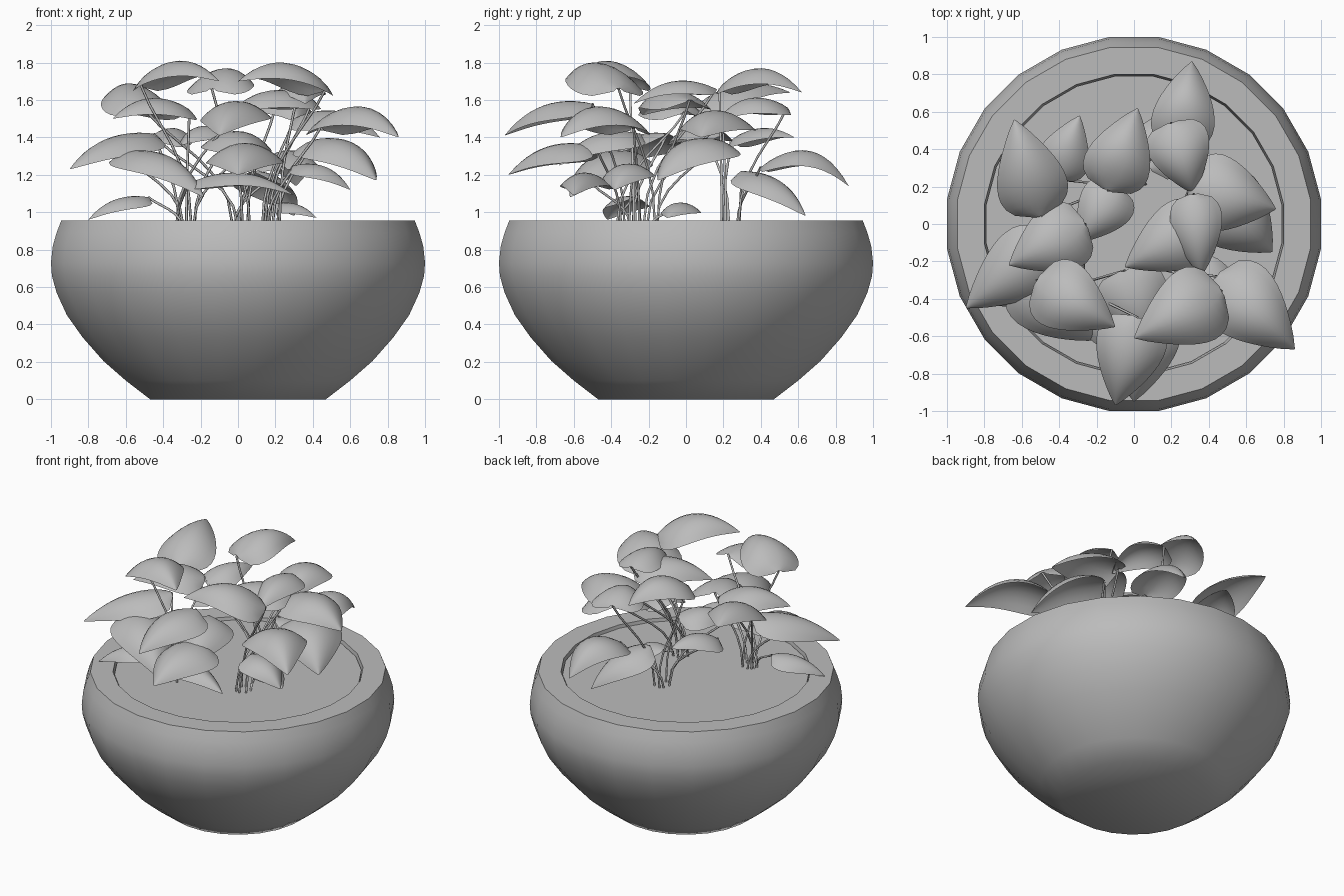
import bpy, bmesh, math
from mathutils import Vector

cube = bpy.data.objects.get("Cube")
if cube:
    bpy.data.objects.remove(cube, do_unlink=True)

# One neutral grey for everything
grey = bpy.data.materials.new("neutral grey")
grey.use_nodes = True
COLOUR = (0.5, 0.5, 0.5, 1)
grey.diffuse_color = COLOUR
grey.node_tree.nodes["Principled BSDF"].inputs["Base Color"].default_value = COLOUR


def finish(bm, name, angle=40):
    mesh = bpy.data.meshes.new(name)
    bmesh.ops.recalc_face_normals(bm, faces=bm.faces)
    bm.to_mesh(mesh)
    bm.free()
    obj = bpy.data.objects.new(name, mesh)
    bpy.context.collection.objects.link(obj)
    mesh.materials.append(grey)
    bpy.ops.object.select_all(action='DESELECT')
    obj.select_set(True)
    bpy.context.view_layer.objects.active = obj
    bpy.ops.object.shade_smooth_by_angle(angle=math.radians(angle))
    return obj


def lathe(name, profile, sides=24):
    """Turn an (r, z) profile; the sides face the axes squarely."""
    bm = bmesh.new()
    k = 1 / math.cos(math.pi / sides)
    rings = []
    for r, z in profile:
        rings.append([bm.verts.new((r * k * math.cos(2 * math.pi * (i + 0.5) / sides),
                                    r * k * math.sin(2 * math.pi * (i + 0.5) / sides), z))
                      for i in range(sides)])
    for a, b in zip(rings, rings[1:]):
        for i in range(sides):
            j = (i + 1) % sides
            bm.faces.new((a[i], a[j], b[j], b[i]))
    bm.faces.new(rings[0][::-1])
    bm.faces.new(rings[-1])
    return finish(bm, name)


# Bowl with flat rim and shallow recess, filled with soil
lathe("bowl", [(0.47, 0), (0.60, 0.10), (0.72, 0.205), (0.83, 0.33), (0.915, 0.45),
               (0.97, 0.57), (0.995, 0.66), (1.0, 0.73), (0.99, 0.82), (0.97, 0.89),
               (0.945, 0.955), (0.80, 0.955), (0.79, 0.90)])
lathe("soil", [(0.79, 0.905), (0.79, 0.935)])


def leaf(name, base, tip, width, arch, rows=12, cols=10):
    """Broad heart-like blade: arched midrib, drooping sides, pointed tip."""
    along = tip - base
    side = along.cross(Vector((0, 0, 1))).normalized()
    up = side.cross(along).normalized()
    bm = bmesh.new()
    grid = []
    for i in range(rows + 1):
        t = 0.004 + 0.992 * i / rows
        mid = base + along * t + up * (arch * 4 * t * (1 - t))
        half = width / 2 * math.sin(math.pi * t ** 0.62) ** 0.85
        row = []
        for j in range(cols + 1):
            u = 2 * j / cols - 1
            droop = half * 0.55 * u * u
            back = along.normalized() * (-0.12 * half * abs(u))
            row.append(bm.verts.new(mid + side * half * u - up * droop + back))
        grid.append(row)
    for a, b in zip(grid, grid[1:]):
        for j in range(cols):
            bm.faces.new((a[j], a[j + 1], b[j + 1], b[j]))
    return finish(bm, name, 60)


def stem(name, root, top):
    curve = bpy.data.curves.new(name, 'CURVE')
    curve.dimensions = '3D'
    curve.bevel_depth = 0.007
    curve.bevel_resolution = 1
    curve.resolution_u = 6
    spline = curve.splines.new('BEZIER')
    spline.bezier_points.add(1)
    lift = Vector((0, 0, (top.z - root.z) * 0.5))
    lean = (top - root) * 0.3
    for p, co, d in zip(spline.bezier_points, (root, top), (lift, lean)):
        p.co, p.handle_left, p.handle_right = co, co - d, co + d
    obj = bpy.data.objects.new(name, curve)
    bpy.context.collection.objects.link(obj)
    curve.materials.append(grey)


# Each leaf: base xyz, tip xyz, width, arch
front_left = [
    (-.45, -.10, 1.42, -.90, -.45, 1.23, .38, .07),
    (-.26, .00, 1.54, -.67, -.22, 1.50, .38, .09),
    (-.52, -.30, 1.68, -.10, -.55, 1.70, .38, .12),
    (.02, -.50, 1.58, -.10, -.97, 1.41, .38, .08),
    (.05, -.48, 1.35, .00, -.95, 1.20, .42, .08),
    (-.62, -.28, 1.32, -.18, -.62, 1.08, .40, .10),
    (-.48, -.28, 1.08, -.80, -.42, .96, .24, .05),
    (-.05, -.25, 1.42, .10, -.68, 1.25, .38, .08),
    (-.27, -.50, 1.15, .30, -.60, 1.09, .28, .09),
]
front_right = [
    (.47, -.36, 1.66, .00, -.61, 1.70, .42, .12),
    (.44, -.28, 1.45, .86, -.67, 1.40, .42, .14),
    (.40, .18, 1.38, .74, -.15, 1.17, .44, .10),
    (.30, .20, 1.50, .76, .08, 1.40, .42, .09),
    (.32, .16, 1.66, .36, -.28, 1.58, .28, .08),
    (.40, .02, 1.60, -.05, -.23, 1.52, .38, .09),
    (.30, -.28, 1.25, .60, -.38, 1.12, .28, .06),
    (.18, .00, 1.04, .42, -.10, .97, .22, .04),
]
back = [
    (.24, .40, 1.24, .31, .87, 1.14, .34, .14),
    (-.14, .18, 1.66, .02, .62, 1.64, .36, .12),
    (.20, .54, 1.56, .32, .16, 1.48, .34, .09),
    (-.50, .04, 1.55, -.64, .56, 1.64, .38, .09),
    (-.08, .20, 1.42, -.30, -.10, 1.36, .30, .07),
    (.08, .30, 1.22, .30, .64, .98, .34, .07),
    (-.42, .24, 1.38, -.29, .58, 1.40, .28, .06),
]

# Three clumps of leaves, each fanning out from its own root
for clump, (rx, ry), leaves in (("front_left", (-.28, -.32), front_left),
                                ("front_right", (.18, -.20), front_right),
                                ("back", (.02, .24), back)):
    for n, (bx, by, bz, tx, ty, tz, width, arch) in enumerate(leaves, 1):
        base, tip = Vector((bx, by, bz)), Vector((tx, ty, tz))
        a = n * 2.4
        root = Vector((rx + .05 * math.cos(a), ry + .05 * math.sin(a), .93))
        leaf(f"{clump}_leaf_{n}", base, tip, width, arch)
        stem(f"{clump}_stem_{n}", root, base)
